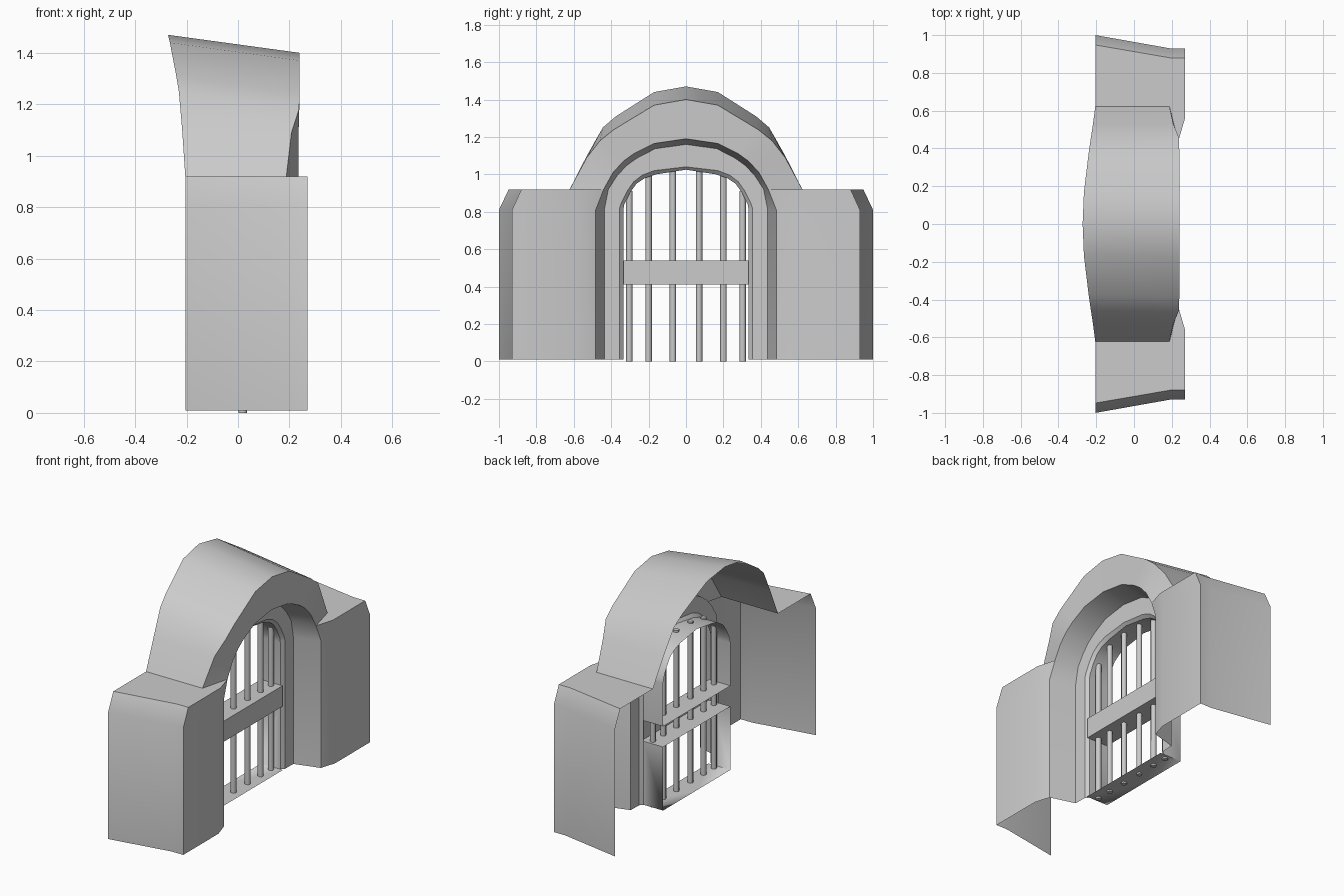
import bpy, bmesh, math
from mathutils import Matrix

if "Cube" in bpy.data.objects:
    bpy.data.objects.remove(bpy.data.objects["Cube"])


def finish(name, bm, mirror=True, angle=30):
    """Turn a bmesh into a smooth-by-angle object, mirrored across y = 0."""
    bmesh.ops.remove_doubles(bm, verts=bm.verts, dist=0.0005)
    bmesh.ops.recalc_face_normals(bm, faces=bm.faces)
    me = bpy.data.meshes.new(name)
    bm.to_mesh(me)
    bm.free()
    ob = bpy.data.objects.new(name, me)
    bpy.context.collection.objects.link(ob)
    bpy.context.view_layer.objects.active = ob
    ob.select_set(True)
    bpy.ops.object.shade_smooth_by_angle(angle=math.radians(angle))
    ob.select_set(False)
    if mirror:
        m = ob.modifiers.new("mirror", 'MIRROR')
        m.use_axis = (False, True, False)
        m.use_clip = True
    return ob


def loft(bm, rows, skip=()):
    """Quads between successive rows of points; skip drops column segments."""
    grid = [[bm.verts.new(p) for p in r] for r in rows]
    for a, b in zip(grid, grid[1:]):
        for i in range(len(a) - 1):
            if i not in skip:
                bm.faces.new((a[i], a[i + 1], b[i + 1], b[i]))


def at_x(x, profile):
    return [(x, y, z) for y, z in profile]


# Half profiles (y, z), from the ground up to the crown
arch_inner = [(.33, .84), (.30, .90), (.265, .95), (.22, .98), (.16, 1.0), (0, 1.025)]
opening = [(.335, .01), (.335, .81)] + arch_inner
lip = [(.355, .01), (.355, .82), (.345, .85), (.315, .91), (.28, .96),
       (.235, .995), (.17, 1.02), (0, 1.04)]
flange = [(.437, .01), (.437, .81), (.415, .92), (.37, .99), (.32, 1.045),
          (.265, 1.085), (.165, 1.137), (0, 1.16)]
arch_edge = [(.235, .44, .92), (.235, .39, 1.01), (.235, .335, 1.07),
             (.235, .28, 1.11), (.235, .17, 1.165), (.235, 0, 1.19)]
reveal = [(.24, .483, .01), (.24, .483, .81)] + arch_edge

# Recessed surround: opening lip, flat face and reveal
bm = bmesh.new()
loft(bm, [at_x(.06, opening), at_x(.078, lip), at_x(.08, flange), reveal])
finish("gate_surround", bm)

# Passage lining, open where the cross band meets it
lining = [(.335, .01), (.335, .41), (.335, .54), (.335, .81)] + arch_inner
bm = bmesh.new()
loft(bm, [at_x(-.075, lining), at_x(.06, lining)], skip=(1,))
loft(bm, [at_x(-.075, [(0, .01), (.335, .01)]), at_x(.078, [(0, .01), (.335, .01)])])
finish("passage_lining", bm)

# Arch hood: front face and sloping roof
hood_front = [(.188, .622, .92), (.208, .53, 1.09), (.237, .46, 1.18),
              (.24, .385, 1.24), (.24, .17, 1.37), (.24, 0, 1.40)]
hood_back = [(-.205, .622, .92), (-.217, .53, 1.10), (-.23, .445, 1.25),
             (-.24, .375, 1.31), (-.265, .17, 1.44), (-.272, 0, 1.47)]
bm = bmesh.new()
loft(bm, [arch_edge, hood_front, hood_back])
finish("arch_hood", bm)

# Side wall: plan path lofted up with a chamfered shoulder, open at the back
low = [(.24, .483), (.27, .58), (.27, .93), (.19, .93), (-.205, 1.0)]
top = [(.235, .44), (.27, .56), (.27, .88), (.19, .88), (-.205, .948)]
bm = bmesh.new()
loft(bm, [[(x, y, z) for x, y in plan]
          for plan, z in ((low, .01), (low, .81), (top, .92))])
bm.faces.new([bm.verts.new((x, y, .92))
              for x, y in top + [(-.205, .622), (.188, .622)]])
finish("side_walls", bm, angle=25)

# Cross band: channel open towards the back
bm = bmesh.new()
loft(bm, [[(x, y, z) for x, z in ((-.075, .41), (.075, .41), (.075, .54), (-.075, .54))]
          for y in (0, .335)])
finish("cross_band", bm)

# Upright bars
bm = bmesh.new()
for y, h in ((.07, 1.025), (.20, 1.0), (.303, .91)):
    bmesh.ops.create_cone(bm, cap_ends=True, segments=8, radius1=.017, radius2=.017,
                          depth=h, matrix=Matrix.Translation((.018, y, h / 2)))
finish("gate_bars", bm, angle=50)
